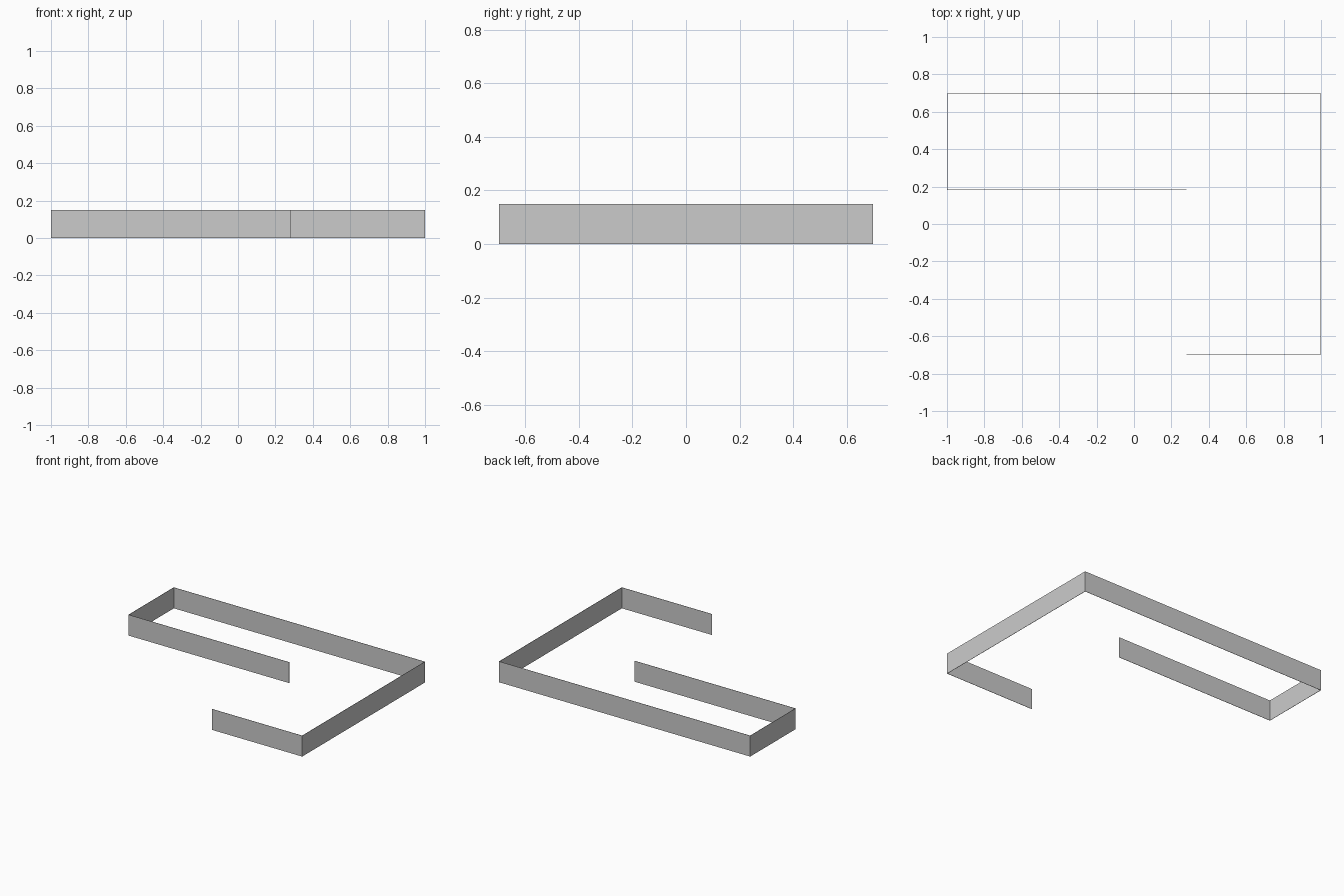
import bpy
import bmesh

if "Cube" in bpy.data.objects:
    bpy.data.objects.remove(bpy.data.objects["Cube"])

HEIGHT = 0.15
THICK = 0.002
# Plan of the wall, from the free inner end round to the free front end
PATH = [(0.28, 0.183), (-0.999, 0.183), (-0.999, 0.697),
        (0.999, 0.697), (0.999, -0.697), (0.28, -0.697)]


def wall_ribbon(name, path, height, thickness):
    bm = bmesh.new()
    verts = [bm.verts.new((x, y, 0)) for x, y in path]
    edges = [bm.edges.new(pair) for pair in zip(verts, verts[1:])]
    # Raise the plan line into an upright strip
    raised = bmesh.ops.extrude_edge_only(bm, edges=edges)["geom"]
    top = [g for g in raised if isinstance(g, bmesh.types.BMVert)]
    bmesh.ops.translate(bm, verts=top, vec=(0, 0, height))
    bmesh.ops.recalc_face_normals(bm, faces=bm.faces)
    mesh = bpy.data.meshes.new(name)
    bm.to_mesh(mesh)
    bm.free()
    obj = bpy.data.objects.new(name, mesh)
    bpy.context.collection.objects.link(obj)
    # Thin sheet thickness with square corners
    solid = obj.modifiers.new("sheet_thickness", "SOLIDIFY")
    solid.thickness = thickness
    solid.offset = 0
    solid.use_even_offset = True
    return obj


# Thin wall folded around an open yard
wall_ribbon("perimeter_wall", PATH, HEIGHT, THICK)
